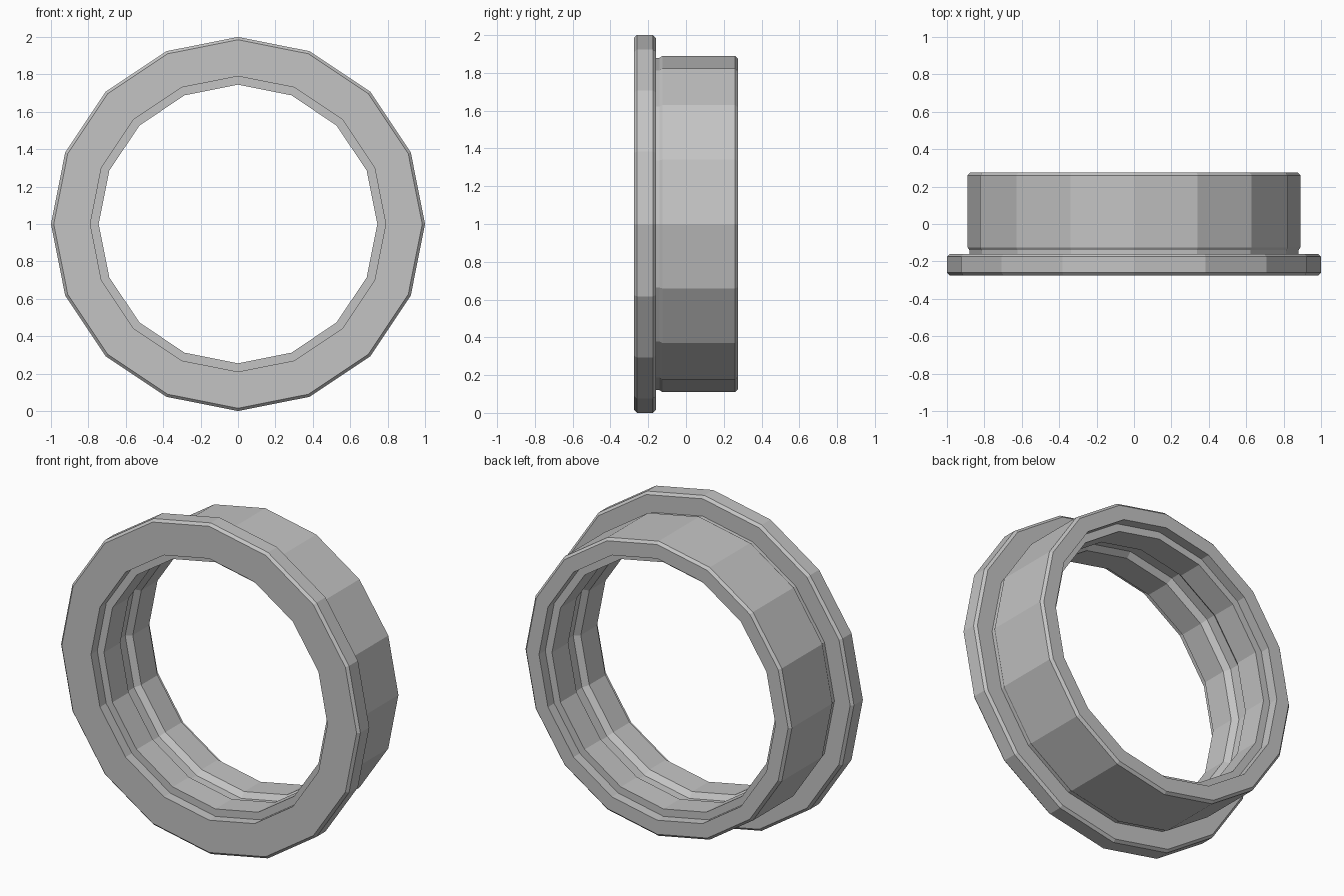
import bpy, bmesh, math

if "Cube" in bpy.data.objects:
    bpy.data.objects.remove(bpy.data.objects["Cube"])

SIDES = 16

# One flat grey for the whole part
grey = bpy.data.materials.new("plain grey")
grey.diffuse_color = (0.55, 0.55, 0.55, 1)
grey.use_nodes = True
grey.node_tree.nodes["Principled BSDF"].inputs["Base Color"].default_value = grey.diffuse_color

# Outer profile as (radius, y): flange, narrow neck, then body, with chamfers
outer = [
    (0.985, -0.275), (1.0, -0.26), (1.0, -0.175), (0.985, -0.16),
    (0.88, -0.16), (0.88, -0.14), (0.89, -0.125),
    (0.89, 0.26), (0.875, 0.275),
]

# Inner bore, mirrored front to back: counterbore, lip, shallow middle groove
half = [(0.79, 0.275), (0.79, 0.215), (0.745, 0.215), (0.745, 0.06), (0.775, 0.03)]
inner = half + [(r, -y) for r, y in reversed(half)]


def lathe_y(name, profile, sides, z):
    """Spin a closed profile around the y axis, corner at the top."""
    bm = bmesh.new()
    rings = []
    for i in range(sides):
        a = 2 * math.pi * i / sides
        rings.append([bm.verts.new((r * math.sin(a), y, z + r * math.cos(a)))
                      for r, y in profile])
    n = len(profile)
    for i in range(sides):
        p, q = rings[i], rings[(i + 1) % sides]
        for j in range(n):
            k = (j + 1) % n
            bm.faces.new((p[j], p[k], q[k], q[j]))
    bmesh.ops.recalc_face_normals(bm, faces=bm.faces)
    mesh = bpy.data.meshes.new(name)
    bm.to_mesh(mesh)
    bm.free()
    mesh.materials.append(grey)
    obj = bpy.data.objects.new(name, mesh)
    bpy.context.collection.objects.link(obj)
    return obj


# Flanged ring, flat shaded
lathe_y("flanged_ring", outer + inner, SIDES, 1.0)
